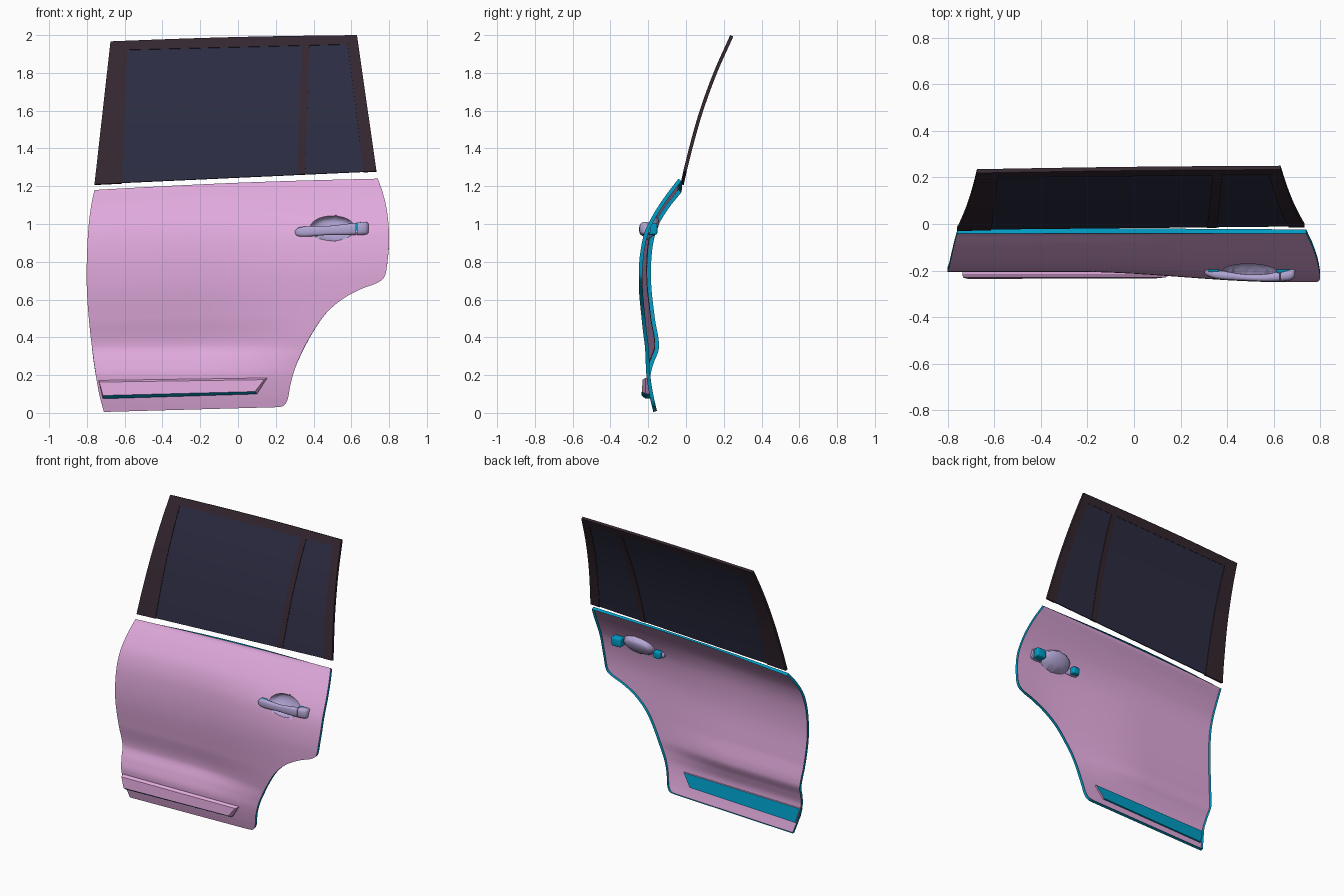
import bpy, bmesh, math

if "Cube" in bpy.data.objects:
    bpy.data.objects.remove(bpy.data.objects["Cube"])

def material(name, rgb):
    m = bpy.data.materials.new(name)
    m.diffuse_color = (*rgb, 1)
    m.use_nodes = True
    m.node_tree.nodes["Principled BSDF"].inputs["Base Color"].default_value = m.diffuse_color
    return m

PINK = material("pink_paint", (0.75, 0.40, 0.72))
LILAC = material("lilac_paint", (0.45, 0.38, 0.66))
CYAN = material("cyan_inner", (0.0, 0.33, 0.55))
GLASS = material("dark_glass", (0.025, 0.025, 0.055))
FRAME = material("dark_frame", (0.035, 0.02, 0.03))

def curve(keys):
    """Smooth (t, value) interpolation through the keys."""
    n = len(keys)
    def slope(i):
        a, b = keys[max(i - 1, 0)], keys[min(i + 1, n - 1)]
        return (b[1] - a[1]) / (b[0] - a[0])
    def f(t):
        t = min(max(t, keys[0][0]), keys[-1][0])
        i = next((k for k in range(n - 1) if t <= keys[k + 1][0]), n - 2)
        (t0, v0), (t1, v1) = keys[i], keys[i + 1]
        h = t1 - t0
        s = (t - t0) / h
        return ((2*s**3 - 3*s*s + 1) * v0 + (s**3 - 2*s*s + s) * h * slope(i)
                + (3*s*s - 2*s**3) * v1 + (s**3 - s*s) * h * slope(i + 1))
    return f

def path(pts):
    """Smooth 2D path, parameter 0..1 by length."""
    d = [0]
    for p, q in zip(pts, pts[1:]):
        d.append(d[-1] + math.dist(p, q))
    fs = [curve([(t / d[-1], p[k]) for t, p in zip(d, pts)]) for k in (0, 1)]
    return lambda t: (fs[0](t), fs[1](t))

def finish(bm, name, mats, angle=35, solid=None):
    me = bpy.data.meshes.new(name)
    bm.to_mesh(me)
    bm.free()
    for m in mats:
        me.materials.append(m)
    ob = bpy.data.objects.new(name, me)
    bpy.context.collection.objects.link(ob)
    bpy.ops.object.select_all(action='DESELECT')
    bpy.context.view_layer.objects.active = ob
    ob.select_set(True)
    if solid:
        mod = ob.modifiers.new("solid", 'SOLIDIFY')
        mod.offset = -1
        for k, v in solid.items():
            setattr(mod, k, v)
        bpy.ops.object.modifier_apply(modifier=mod.name)
    bpy.ops.object.shade_smooth_by_angle(angle=math.radians(angle))
    return ob

def grid(fn, nu, nv):
    bm = bmesh.new()
    vs = [[bm.verts.new(fn(i / nu, j / nv)) for i in range(nu + 1)] for j in range(nv + 1)]
    for j in range(nv):
        for i in range(nu):
            bm.faces.new((vs[j][i], vs[j][i+1], vs[j+1][i+1], vs[j+1][i]))
    return bm

# door skin: front and rear edge outlines, depth profiles blended along x
left = path([(-.71, .005), (-.735, .1), (-.76, .25), (-.785, .45), (-.80, .65),
             (-.80, .82), (-.79, 1.0), (-.775, 1.11), (-.76, 1.18)])
right = path([(.20, .03), (.24, .037), (.262, .07), (.28, .16), (.315, .27), (.38, .40),
              (.46, .52), (.55, .60), (.65, .655), (.74, .69), (.775, .72), (.79, .79),
              (.80, .92), (.79, 1.06), (.768, 1.16), (.74, 1.24)])
front_y = curve([(0, -.172), (.1, -.195), (.2, -.207), (.27, -.19), (.35, -.163), (.5, -.185),
                 (.7, -.205), (.88, -.197), (1.0, -.165), (1.1, -.105), (1.18, -.04)])
rear_y = curve([(0, -.172), (.1, -.195), (.2, -.212), (.35, -.237), (.5, -.244), (.7, -.25),
                (.8, -.243), (.9, -.222), (.97, -.19), (1.05, -.14), (1.12, -.088), (1.18, -.04)])
CX, CZ, RX, RZ = .50, .977, .12, .066

def skin_y(x, z):
    s = z - .06 * (x + .75) / 1.5 * z / 1.24
    t = min(max((x + .25) / .9, 0), 1)
    t = t * t * (3 - 2 * t)
    return front_y(s) * (1 - t) + rear_y(s) * t

def cup_r(x, z):
    return math.hypot((x - CX) / RX, (z - CZ) / RZ)

def skin(u, v):
    (xa, za), (xb, zb) = left(v), right(v)
    x, z = xa + (xb - xa) * u, za + (zb - za) * u
    z += .008 * math.sin(math.pi * u) * v
    r = cup_r(x, z)
    if abs(r - 1) < .09:
        x, z, r = CX + (x - CX) / r, CZ + (z - CZ) / r, 1
    dish = .055 * math.sqrt(1 - r * r) if r < 1 else 0
    return x, skin_y(x, z) + dish, z

bm = grid(skin, 140, 120)
for f in bm.faces:
    c = f.calc_center_median()
    f.material_index = int(cup_r(c.x, c.z) < 1)
finish(bm, "door_skin", [PINK, LILAC, CYAN], 50,
       dict(thickness=.02, use_rim_only=True, material_offset_rim=2))

# window glass and frame strips on one curved surface
win_y = curve([(1.2, -.032), (1.34, .0), (1.58, .066), (1.8, .145), (2.0, .234)])

def window_part(name, corners, mat, back, thick, bow=0):
    (ax, az), (bx, bz), (cx, cz), (dx, dz) = corners
    def fn(u, v):
        x = (ax*(1-u) + bx*u) * (1-v) + (dx*(1-u) + cx*u) * v
        z = (az*(1-u) + bz*u) * (1-v) + (dz*(1-u) + cz*u) * v
        z += bow * math.sin(math.pi * u) * v
        return x, win_y(z) + back, z
    finish(grid(fn, 16, 20), name, [mat], 35, dict(thickness=thick))

window_part("window_glass", [(-.755, 1.212), (.728, 1.28), (.628, 1.995), (-.672, 1.965)],
            GLASS, .004, .010, .006)
window_part("front_pillar", [(-.76, 1.21), (-.615, 1.217), (-.585, 1.969), (-.675, 1.967)],
            FRAME, 0, .018)
window_part("rear_pillar", [(.665, 1.277), (.733, 1.28), (.63, 2.0), (.575, 1.998)],
            FRAME, 0, .018)
window_part("top_rail", [(-.675, 1.92), (.636, 1.953), (.63, 2.0), (-.675, 1.967)],
            FRAME, 0, .018, .006)
window_part("divider_bar", [(.313, 1.262), (.355, 1.264), (.378, 1.96), (.338, 1.96)],
            FRAME, 0, .018)

# handle pieces lofted along x: (x, z, half height, y, half depth)
def loft(name, keys, mat, steps=30, sides=20):
    fs = [curve([(k[0], k[i]) for k in keys]) for i in range(1, 5)]
    bm = bmesh.new()
    rings = []
    for i in range(steps + 1):
        x = keys[0][0] + (keys[-1][0] - keys[0][0]) * i / steps
        z, hz, y, hy = [f(x) for f in fs]
        ring = []
        for k in range(sides):
            a = 2 * math.pi * k / sides
            c, s = math.cos(a), math.sin(a)
            ring.append(bm.verts.new((x, y + hy * math.copysign(abs(c) ** .7, c),
                                      z + hz * math.copysign(abs(s) ** .7, s))))
        rings.append(ring)
    for a, b in zip(rings, rings[1:]):
        for k in range(sides):
            bm.faces.new((a[k], a[(k+1) % sides], b[(k+1) % sides], b[k]))
    bm.faces.new(rings[0])
    bm.faces.new(rings[-1])
    bmesh.ops.recalc_face_normals(bm, faces=bm.faces)
    finish(bm, name, [mat], 40)

loft("handle_grip", [(.302, .957, .008, -.203, .008), (.315, .957, .021, -.205, .018),
                     (.36, .960, .027, -.217, .020), (.48, .966, .024, -.230, .014),
                     (.57, .971, .029, -.231, .017), (.625, .974, .032, -.225, .022)], LILAC)
loft("handle_lock_cap", [(.629, .974, .033, -.223, .024), (.66, .976, .034, -.219, .026),
                         (.683, .977, .032, -.212, .025), (.692, .977, .024, -.206, .018)], LILAC, 12)

# handle feet passing through the skin
for name, lo, hi in [("handle_front_foot", (.318, -.21, .936), (.37, -.165, .985)),
                     ("handle_rear_foot", (.612, -.215, .943), (.684, -.152, 1.005))]:
    bm = bmesh.new()
    bmesh.ops.create_cube(bm, size=1)
    for v in bm.verts:
        v.co = [(a + b) / 2 + c * (b - a) for a, b, c in zip(lo, hi, v.co)]
    bmesh.ops.bevel(bm, geom=bm.edges[:], offset=.01, segments=3, affect='EDGES', profile=.5)
    finish(bm, name, [CYAN])

# lower trim strip: back loop, side loop, inset front loop
outer = [(-.715, .075), (.10, .10), (.155, .185), (-.738, .172)]
inset = [(-.715, .092), (.09, .113), (.138, .176), (-.735, .163)]
bm = bmesh.new()
loops = [[bm.verts.new((x, skin_y(x, z) + .012, z)) for x, z in outer],
         [bm.verts.new((x, -.214, z)) for x, z in outer],
         [bm.verts.new((x, -.236 + (z - .09) * .08, z)) for x, z in inset]]
bm.faces.new(loops[0]).material_index = 1
bm.faces.new(loops[2])
for a, b in zip(loops, loops[1:]):
    for k in range(4):
        f = bm.faces.new((a[k], a[(k+1) % 4], b[(k+1) % 4], b[k]))
        f.material_index = int(k == 0)
bmesh.ops.recalc_face_normals(bm, faces=bm.faces)
finish(bm, "lower_trim_strip", [PINK, CYAN], 20)
